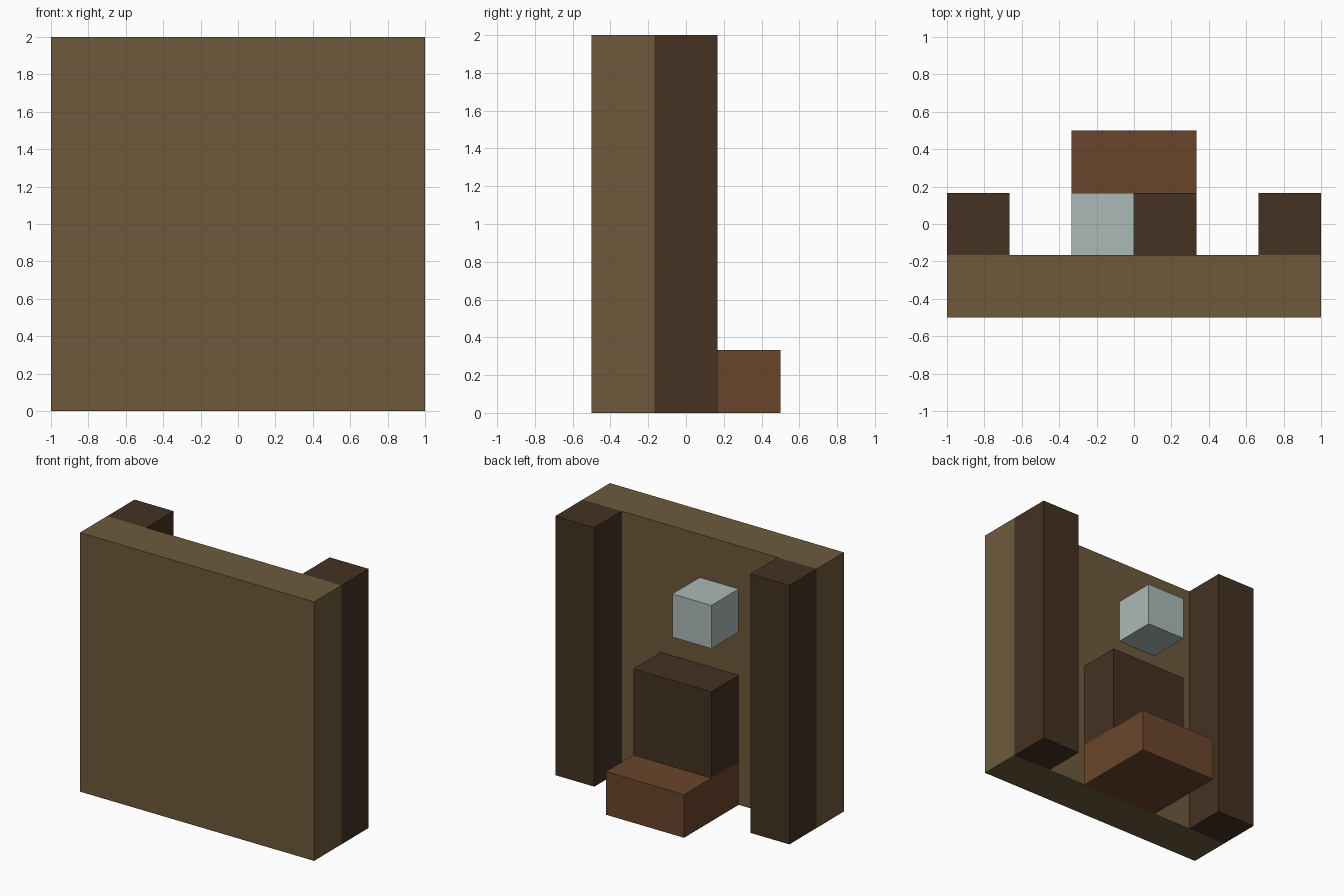
import bpy
import bmesh
from mathutils import Vector

# Remove the default cube
default = bpy.data.objects.get("Cube")
if default:
    bpy.data.objects.remove(default, do_unlink=True)

U = 1 / 3  # one block module


def material(name, rgb):
    mat = bpy.data.materials.new(name)
    mat.use_nodes = True
    colour = (*rgb, 1)
    mat.diffuse_color = colour
    bsdf = next(n for n in mat.node_tree.nodes if n.type == "BSDF_PRINCIPLED")
    bsdf.inputs["Base Color"].default_value = colour
    return mat


def box(name, low, high, mat):
    """Box between two corners, given in block modules."""
    low, high = Vector(low) * U, Vector(high) * U
    bm = bmesh.new()
    bmesh.ops.create_cube(bm, size=1)
    bmesh.ops.scale(bm, vec=high - low, verts=bm.verts)
    mesh = bpy.data.meshes.new(name)
    bm.to_mesh(mesh)
    bm.free()
    mesh.materials.append(mat)
    obj = bpy.data.objects.new(name, mesh)
    obj.location = (low + high) / 2
    bpy.context.collection.objects.link(obj)
    return obj


olive = material("olive_wood", (0.153, 0.102, 0.045))
dark = material("dark_wood", (0.058, 0.032, 0.016))
rust = material("rust_brown", (0.147, 0.060, 0.025))
pale = material("pale_grey_green", (0.407, 0.491, 0.468))

# Front wall panel
box("wall_panel", (-3, -1.5, 0), (3, -0.5, 6), olive)

# Pillars at both ends, behind the panel
box("right_pillar", (-3, -0.5, 0), (-2, 0.5, 6), dark)
box("left_pillar", (2, -0.5, 0), (3, 0.5, 6), dark)

# Step and the block standing on it
box("step", (-1, -0.5, 0), (1, 1.5, 1), rust)
box("raised_block", (-1, -0.5, 1), (1, 0.5, 3), dark)

# Small pale cube fixed to the back of the panel
box("pale_cube", (-1, -0.5, 4), (0, 0.5, 5), pale)
